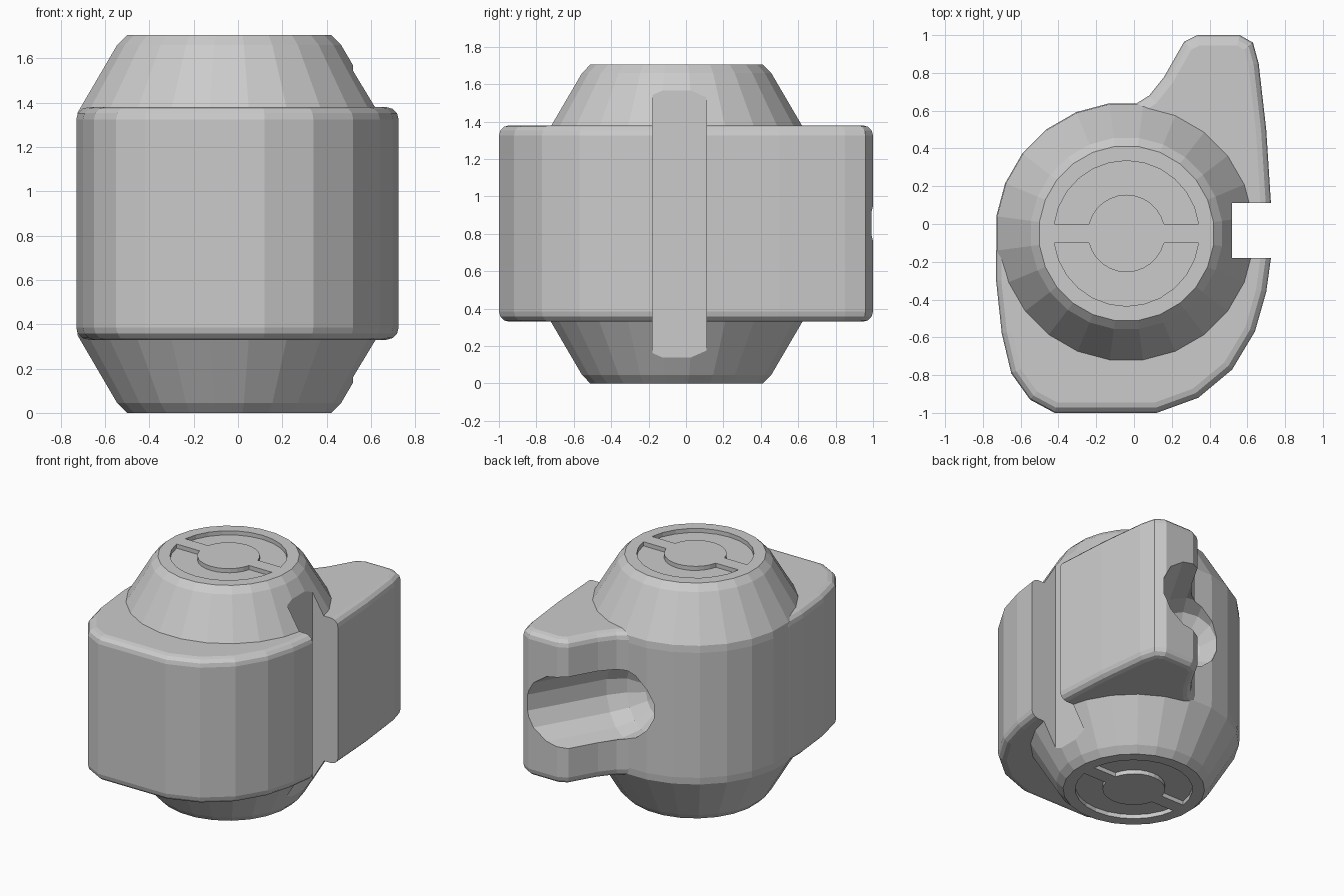
import bpy, bmesh, math
from mathutils import Vector, Matrix

if "Cube" in bpy.data.objects:
    bpy.data.objects.remove(bpy.data.objects["Cube"])

CX, CY = -0.04, -0.05   # barrel axis
H = 1.705


def make_object(name, bm):
    bmesh.ops.recalc_face_normals(bm, faces=bm.faces)
    mesh = bpy.data.meshes.new(name)
    bm.to_mesh(mesh)
    bm.free()
    ob = bpy.data.objects.new(name, mesh)
    bpy.context.collection.objects.link(ob)
    return ob


def loft(name, rings, matrix=Matrix()):
    """Skin a stack of equal-length point rings and cap both ends."""
    bm = bmesh.new()
    vs = [[bm.verts.new(matrix @ Vector(p)) for p in ring] for ring in rings]
    n = len(vs[0])
    for a, b in zip(vs, vs[1:]):
        for i in range(n):
            j = (i + 1) % n
            bm.faces.new((a[i], a[j], b[j], b[i]))
    bm.faces.new(vs[0][::-1])
    bm.faces.new(vs[-1])
    return make_object(name, bm)


def lathe(name, profile, segs, matrix=Matrix()):
    ang = [2 * math.pi * (i + 0.5) / segs for i in range(segs)]
    return loft(name, [[(r * math.cos(a), r * math.sin(a), z) for a in ang]
                       for r, z in profile], matrix)


def inset(points, d):
    """Offset a counter-clockwise outline inwards."""
    out = []
    for i, p in enumerate(points):
        p = Vector(p)
        e1 = (p - Vector(points[i - 1])).normalized()
        e2 = (Vector(points[(i + 1) % len(points)]) - p).normalized()
        n1, n2 = Vector((-e1.y, e1.x)), Vector((-e2.y, e2.x))
        out.append(p + (n1 + n2) * (d / (1 + n1.dot(n2))))
    return out


def boolean(target, tool, operation):
    mod = target.modifiers.new("bool", 'BOOLEAN')
    mod.operation = operation
    mod.solver = 'EXACT'
    mod.object = tool
    tool.hide_render = True
    bpy.context.view_layer.objects.active = target
    bpy.ops.object.modifier_apply(modifier=mod.name)
    bpy.data.objects.remove(tool, do_unlink=True)


# Barrel with tapered ends
barrel = lathe("barrel_housing",
               [(0.465, 0), (0.51, 0.045), (0.69, 0.35), (0.695, 0.40),
                (0.695, 1.305), (0.69, 1.355), (0.51, 1.66), (0.465, H)],
               24, Matrix.Translation((CX, CY, 0)))

# Body outline with front bulge and rear tail, edges rounded top and bottom
outline = [(0.725, 0.11), (0.725, -0.18), (0.70, -0.36), (0.64, -0.57), (0.52, -0.77),
           (0.34, -0.92), (0.12, -1.0), (-0.42, -1.0), (-0.55, -0.93),
           (-0.65, -0.79), (-0.70, -0.58), (-0.73, -0.30), (-0.73, -0.14),
           (-0.66, 0.10), (-0.50, 0.38), (-0.25, 0.56), (0.0, 0.63),
           (0.08, 0.68), (0.16, 0.78), (0.265, 0.965), (0.335, 1.0),
           (0.56, 1.0), (0.63, 0.96), (0.66, 0.85), (0.70, 0.50)]
outline.reverse()
B, Z0, Z1 = 0.055, 0.33, 1.38
steps = [math.pi / 2 * k / 3 for k in range(4)]
levels = [(B * (1 - math.sin(a)), Z0 + B * (1 - math.cos(a))) for a in steps]
levels += [(d, Z0 + Z1 - z) for d, z in reversed(levels)]
body = loft("side_body", [[(p.x, p.y, z) for p in inset(outline, d)] for d, z in levels])
boolean(barrel, body, 'UNION')

# Vertical slot on the right side
slot = loft("slot_cutter", [[(0.52, -0.18, z), (1, -0.18, z), (1, 0.11, z), (0.52, 0.11, z)]
                            for z in (-0.5, 2.2)])
boolean(barrel, slot, 'DIFFERENCE')

# Round-ended scoop on the inner side of the tail
R = 0.26
cap = [(R * math.cos(a), R * math.sin(a))
       for a in (math.radians(d) for d in (-86, -60, -30, 0))]
direction = Vector((0.5, 0.87, 0)).normalized()
scoop = lathe("scoop_cutter", cap + [(R, 1.2)], 14,
              Matrix.Translation((0.07, 0.62, (Z0 + Z1) / 2))
              @ direction.to_track_quat('Z', 'Y').to_matrix().to_4x4())
boolean(barrel, scoop, 'DIFFERENCE')


# Half-ring recesses on both end faces
def half_ring(sign, n=12):
    pts = []
    for r, rev in ((0.385, False), (0.205, True)):
        a0 = math.asin(0.05 / r)
        arc = [a0 + (math.pi - 2 * a0) * i / n for i in range(n + 1)]
        for a in (reversed(arc) if rev else arc):
            pts.append((CX + r * math.cos(a), CY + sign * r * math.sin(a)))
    return pts


for sign in (1, -1):
    for z0, z1 in ((H - 0.03, H + 0.2), (-0.2, 0.03)):
        ring = half_ring(sign)
        cutter = loft("recess_cutter", [[(x, y, z) for x, y in ring] for z in (z0, z1)])
        boolean(barrel, cutter, 'DIFFERENCE')
